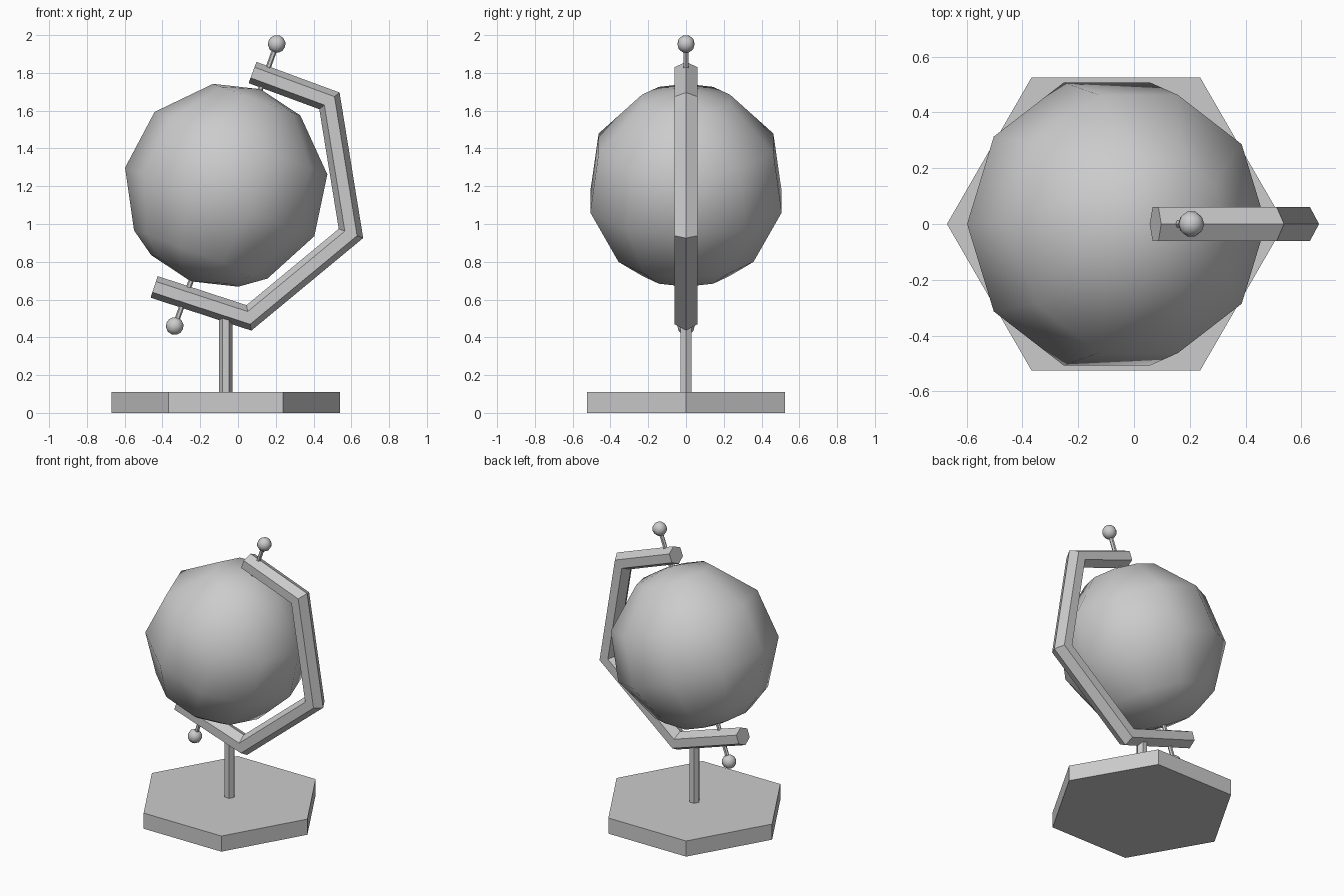
import bpy, bmesh, math
from mathutils import Vector

if "Cube" in bpy.data.objects:
    bpy.data.objects.remove(bpy.data.objects["Cube"])

CX = -0.065
LOW, HIGH = Vector((-0.335, 0, 0.46)), Vector((0.205, 0, 1.953))
AXIS = (HIGH - LOW).normalized()
SIDE = Vector((AXIS.z, 0, -AXIS.x))
Y = Vector((0, 1, 0))


def skin(name, rings, smooth=False):
    """Joins rings of points into a closed tube; a one-point ring is a pole."""
    bm = bmesh.new()
    rows = [[bm.verts.new(p) for p in r] for r in rings]
    for a, b in zip(rows, rows[1:]):
        n = max(len(a), len(b))
        for i in range(n):
            j = (i + 1) % n
            quad = [a[i % len(a)], a[j % len(a)], b[j % len(b)], b[i % len(b)]]
            bm.faces.new(list(dict.fromkeys(quad)))
    for end in (rows[0], rows[-1]):
        if len(end) > 2:
            bm.faces.new(end)
    bmesh.ops.recalc_face_normals(bm, faces=bm.faces)
    for f in bm.faces:
        f.smooth = smooth
    me = bpy.data.meshes.new(name)
    bm.to_mesh(me)
    bm.free()
    ob = bpy.data.objects.new(name, me)
    bpy.context.collection.objects.link(ob)
    return ob


def ring(c, u, v, n):
    return [c + u * math.cos(2 * math.pi * i / n) + v * math.sin(2 * math.pi * i / n)
            for i in range(n)]


def ball(name, c, r, colatitudes, n):
    rows = []
    for d in colatitudes:
        t = math.radians(d)
        p = c + AXIS * r * math.cos(t)
        s = r * math.sin(t)
        rows.append([p] if d in (0, 180) else ring(p, SIDE * s, Y * s, n))
    return skin(name, rows, True)


def prism(name, a, b, u, v, n=6):
    return skin(name, [ring(a, u, v, n), ring(b, u, v, n)])


# hexagonal base and post
X = Vector((1, 0, 0))
prism("base", Vector((CX, 0, 0)), Vector((CX, 0, 0.11)), X * 0.605, Y * 0.605)
prism("post", Vector((CX, 0, 0.11)), Vector((CX, 0, 0.535)), X * 0.035, Y * 0.035)

# globe with uneven latitude rings, tilted on its axis
ball("globe", Vector((CX, 0, 1.205)), 0.541, (0, 27, 64, 100, 136, 153, 180), 10)

# axis rod with end knobs
prism("axis_rod", LOW, HIGH, SIDE * 0.014, Y * 0.014)
for name, c in (("lower_knob", LOW), ("upper_knob", HIGH)):
    ball(name, c, 0.047, (0, 30, 60, 90, 120, 150, 180), 10)

# bent arm: hexagonal section mitred along a path
path = [Vector((x, 0, z)) for x, z in
        ((0.077, 1.802), (0.484, 1.652), (0.598, 0.95), (0.058, 0.503), (-0.444, 0.667))]
rows = []
for i, p in enumerate(path):
    d0 = (p - path[max(i - 1, 0)]).normalized()
    d1 = (path[min(i + 1, len(path) - 1)] - p).normalized()
    d0, d1 = (d0 if i else d1), (d1 if i < len(path) - 1 else d0)
    t = (d0 + d1).normalized()
    out = Vector((-t.z, 0, t.x))
    rows.append(ring(p, out * 0.06 / t.dot(d1), Y * 0.061 / math.cos(math.pi / 6), 6))
skin("arm", rows)
